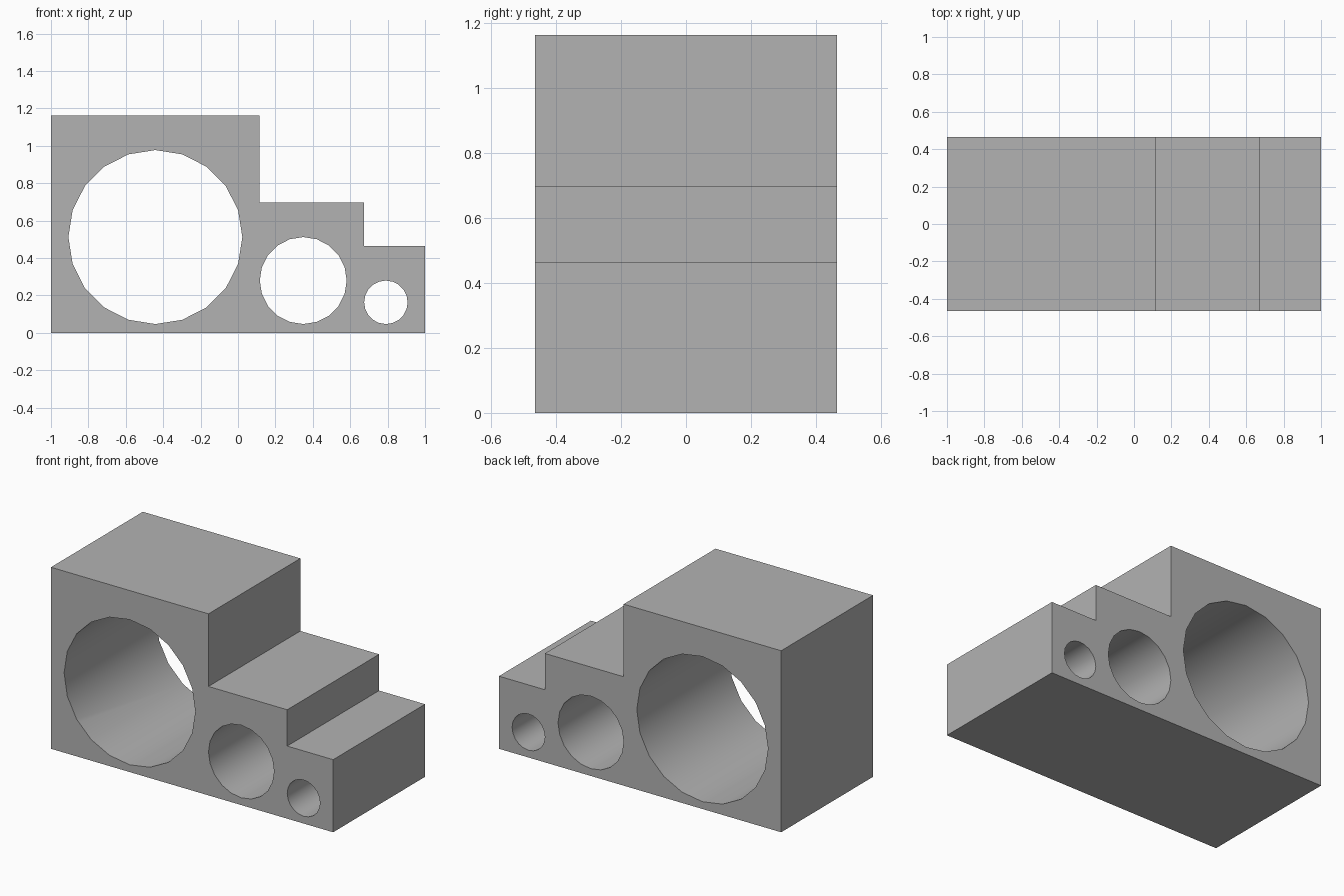
import bpy, bmesh, math
from mathutils import Matrix

cube = bpy.data.objects.get("Cube")
if cube:
    bpy.data.objects.remove(cube, do_unlink=True)

UNIT = 2 / 86          # whole block is 86 units long
DEPTH = 40 * UNIT

grey = bpy.data.materials.new("plain grey")
grey.use_nodes = True
grey.diffuse_color = (0.45, 0.45, 0.45, 1)
grey.node_tree.nodes["Principled BSDF"].inputs["Base Color"].default_value = (0.45, 0.45, 0.45, 1)


def add_object(name, bm):
    bmesh.ops.recalc_face_normals(bm, faces=bm.faces)
    mesh = bpy.data.meshes.new(name)
    bm.to_mesh(mesh)
    bm.free()
    mesh.materials.append(grey)
    obj = bpy.data.objects.new(name, mesh)
    bpy.context.collection.objects.link(obj)
    return obj


def place(x, z):
    return (x * UNIT - 1, z * UNIT)


# Stepped block: side profile extruded through the depth
profile = [(0, 0), (86, 0), (86, 20), (72, 20), (72, 30), (48, 30), (48, 50), (0, 50)]
bm = bmesh.new()
verts = []
for px, pz in profile:
    x, z = place(px, pz)
    verts.append(bm.verts.new((x, -DEPTH / 2, z)))
face = bm.faces.new(verts)
extruded = bmesh.ops.extrude_face_region(bm, geom=[face])["geom"]
bmesh.ops.translate(bm, vec=(0, DEPTH, 0),
                    verts=[g for g in extruded if isinstance(g, bmesh.types.BMVert)])
block = add_object("stepped_block", bm)

# Three round through holes, each as (centre x, centre z, radius)
for name, cx, cz, r in [("large", 24, 22, 20), ("medium", 58, 12, 10), ("small", 77, 7, 5)]:
    bm = bmesh.new()
    bmesh.ops.create_cone(bm, cap_ends=True, segments=20, radius1=r * UNIT,
                          radius2=r * UNIT, depth=DEPTH * 1.5)
    x, z = place(cx, cz)
    turn = Matrix.Translation((x, 0, z)) @ Matrix.Rotation(math.pi / 2, 4, "X")
    bmesh.ops.transform(bm, matrix=turn, verts=bm.verts)
    cutter = add_object(name + "_hole_cutter", bm)

    cut = block.modifiers.new(name + " hole", "BOOLEAN")
    cut.operation = "DIFFERENCE"
    cut.solver = "EXACT"
    cut.object = cutter
    bpy.ops.object.select_all(action="DESELECT")
    block.select_set(True)
    bpy.context.view_layer.objects.active = block
    bpy.ops.object.modifier_apply(modifier=cut.name)
    bpy.data.objects.remove(cutter, do_unlink=True)

# Smooth hole walls, crisp outer edges
bpy.ops.object.shade_smooth_by_angle(angle=math.radians(30))
